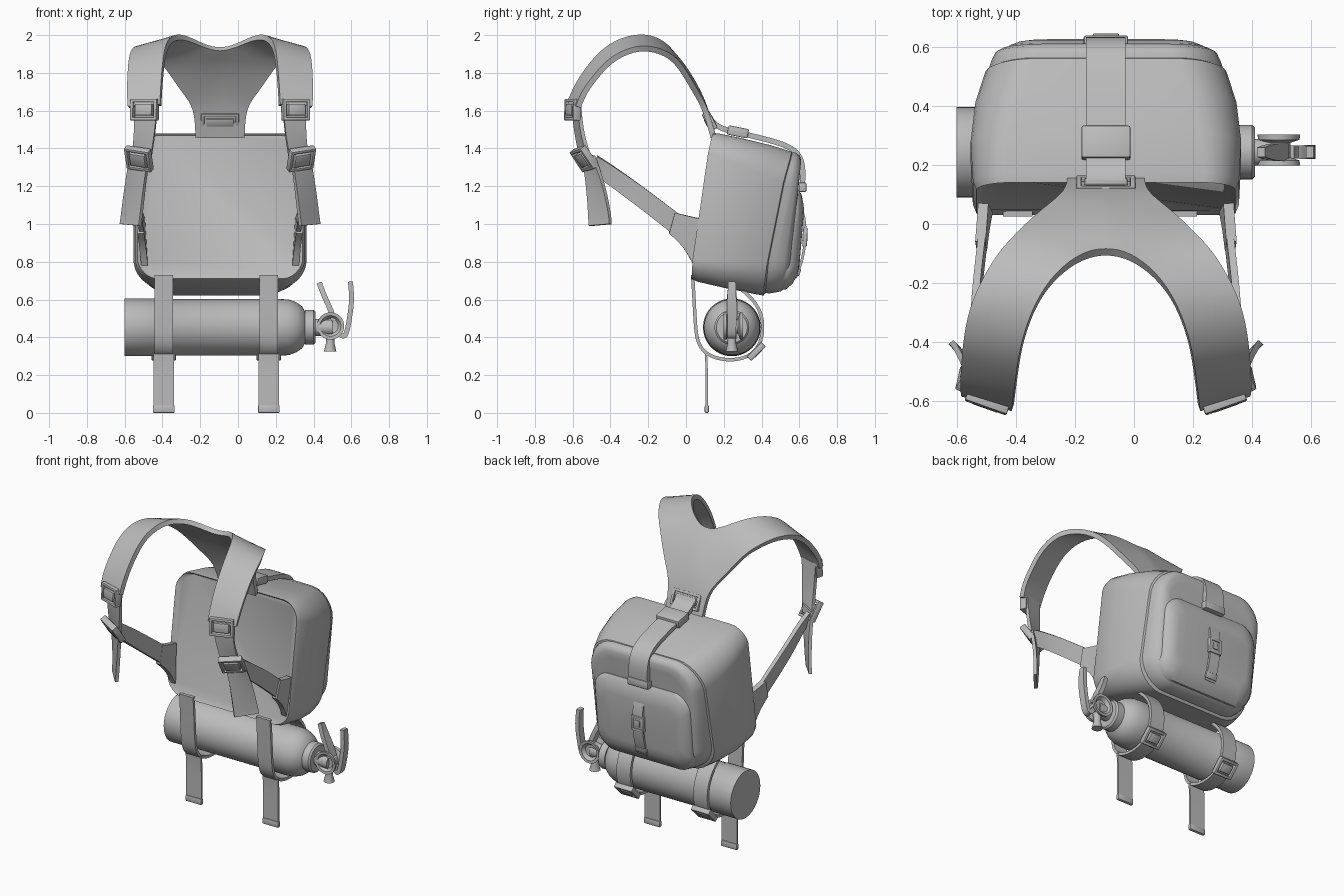
import bpy, bmesh, math
from mathutils import Vector, Matrix

if "Cube" in bpy.data.objects:
    bpy.data.objects.remove(bpy.data.objects["Cube"])

C = -0.095  # x of the pack's symmetry plane
mat = bpy.data.materials.new("plain grey")
mat.diffuse_color = (0.5, 0.5, 0.5, 1)
mat.use_nodes = True
mat.node_tree.nodes["Principled BSDF"].inputs["Base Color"].default_value = mat.diffuse_color


def finish(name, bm, mods=(), x=0.0, angle=35):
    """Turn a bmesh into a named object, bake its modifiers and shade it."""
    bmesh.ops.recalc_face_normals(bm, faces=bm.faces)
    me = bpy.data.meshes.new(name)
    bm.to_mesh(me)
    bm.free()
    me.materials.append(mat)
    ob = bpy.data.objects.new(name, me)
    bpy.context.collection.objects.link(ob)
    ob.location.x = x
    for kind, props in mods:
        m = ob.modifiers.new(kind.lower(), kind)
        for k, v in props.items():
            setattr(m, k, v)
    bpy.ops.object.select_all(action='DESELECT')
    ob.select_set(True)
    bpy.context.view_layer.objects.active = ob
    bpy.ops.object.convert(target='MESH')
    bpy.ops.object.shade_smooth_by_angle(angle=math.radians(angle))
    return ob


MIRROR = ('MIRROR', {'use_clip': True, 'merge_threshold': 0.002})


def ribbon(name, secs, thick, x=C, mirror=True, across=4, bulge=0.0):
    """Strap lofted between pairs of edge points."""
    bm = bmesh.new()
    rows = []
    for i, (a, b) in enumerate(secs):
        a, b = Vector(a), Vector(b)
        nxt, prv = secs[min(i + 1, len(secs) - 1)], secs[max(i - 1, 0)]
        along = Vector(nxt[1]) + Vector(nxt[0]) - Vector(prv[0]) - Vector(prv[1])
        n = (b - a).cross(along).normalized()
        rows.append([bm.verts.new(a.lerp(b, j / across) + n * bulge * math.sin(math.pi * j / across))
                     for j in range(across + 1)])
    for r, q in zip(rows, rows[1:]):
        for j in range(across):
            bm.faces.new((r[j], r[j + 1], q[j + 1], q[j]))
    mods = [MIRROR] if mirror else []
    mods += [('SUBSURF', {'levels': 2, 'boundary_smooth': 'PRESERVE_CORNERS'}),
             ('SOLIDIFY', {'thickness': thick, 'offset': 0.0})]
    return finish(name, bm, mods, x)


def band(name, path, half, thick, x):
    """Strap of constant width following a (y, z) path."""
    return ribbon(name, [((-half, y, z), (half, y, z)) for y, z in path], thick, x, False, 2)


def shell(name, rings, bow=0.0, n=7):
    """Loft of rounded rectangles: (y, z) bottom, (y, z) top, half width, corner radius."""
    bm = bmesh.new()
    loops = []
    for yb, zb, yt, zt, hw, r in rings:
        hh = math.hypot(yt - yb, zt - zb) / 2
        loop = []
        for k, (sx, sv) in enumerate(((1, 1), (-1, 1), (-1, -1), (1, -1))):
            for i in range(n):
                t = math.pi / 2 * (k + i / (n - 1))
                u = sx * (hw - r) + r * math.cos(t)
                v = (sv * (hh - r) + r * math.sin(t)) / hh
                f = (v + 1) / 2
                loop.append(bm.verts.new((u * (1 - 0.05 * v * v), yb + (yt - yb) * f - bow * (1 - v * v),
                                          zb + (zt - zb) * f + 0.012 * v * (1 - (u / hw) ** 2))))
        loops.append(loop)
    for p, q in zip(loops, loops[1:]):
        for i in range(len(p)):
            j = (i + 1) % len(p)
            bm.faces.new((p[i], p[j], q[j], q[i]))
    bm.faces.new(loops[0])
    bm.faces.new(loops[-1])
    return finish(name, bm, x=C, angle=40)


def lathe(name, profile, origin, axis, seg=40):
    """Revolve (distance, radius) points round an axis through origin."""
    bm = bmesh.new()
    rot = Vector((0, 0, 1)).rotation_difference(Vector(axis)).to_matrix().to_4x4()
    vs = [bm.verts.new((r, 0, a)) for a, r in profile]
    es = [bm.edges.new(p) for p in zip(vs, vs[1:])]
    bmesh.ops.spin(bm, geom=vs + es, cent=(0, 0, 0), axis=(0, 0, 1), angle=2 * math.pi, steps=seg)
    bmesh.ops.remove_doubles(bm, verts=bm.verts, dist=1e-5)
    bm.transform(Matrix.Translation(origin) @ rot)
    return finish(name, bm)


def buckle(name, center, u, v, w, h, d, x=C, mirror=False, frame=True):
    """Rounded frame with a raised middle plate, or a plain block."""
    u = Vector(u).normalized()
    n = u.cross(Vector(v)).normalized()
    v = n.cross(u)
    m = Matrix.Translation(center) @ Matrix((u, v, n)).transposed().to_4x4()
    t = 0.018
    parts = [((0, 0, 0), (w, h, d))]
    if frame:
        parts = [((0, s * (h - t) / 2, 0), (w, t, d)) for s in (1, -1)]
        parts += [((s * (w - t) / 2, 0, 0), (t, h, d)) for s in (1, -1)]
        parts.append(((0, 0, 0), (w - 3 * t, h - 3 * t, d * 1.1)))
    bm = bmesh.new()
    for loc, size in parts:
        bmesh.ops.create_cube(bm, size=1, matrix=m @ Matrix.Translation(loc) @ Matrix.Diagonal((*size, 1)))
    mods = [('BEVEL', {'width': 0.006, 'segments': 2})] + ([MIRROR] if mirror else [])
    return finish(name, bm, mods, x)


# Pack body, back compartment and lower pocket
shell("pack_body", [
    (.045, .735, .15, 1.465, .43, .09), (.03, .715, .14, 1.475, .45, .10),
    (.06, .70, .17, 1.475, .462, .11), (.20, .668, .31, 1.445, .468, .13),
    (.32, .645, .45, 1.41, .45, .15), (.41, .628, .56, 1.375, .415, .16),
    (.42, .64, .565, 1.36, .40, .16)], bow=.02)
shell("back_compartment", [
    (.40, .645, .55, 1.37, .405, .16), (.44, .64, .58, 1.37, .395, .16),
    (.50, .65, .602, 1.355, .38, .15), (.535, .675, .61, 1.33, .355, .14),
    (.55, .71, .605, 1.29, .32, .12)])
shell("lower_pocket", [
    (.48, .66, .58, 1.18, .355, .10), (.53, .66, .597, 1.175, .35, .10),
    (.565, .69, .612, 1.15, .335, .09), (.592, .74, .622, 1.10, .30, .07),
    (.60, .78, .625, 1.07, .27, .06)])

# Shoulder yoke: inner edge, outer edge
ribbon("shoulder_yoke", [
    ((0, .145, 1.46), (.13, .145, 1.46)), ((0, .10, 1.63), (.135, .10, 1.62)),
    ((0, .03, 1.77), (.20, .05, 1.70)), ((0, -.04, 1.87), (.26, .0, 1.79)),
    ((0, -.09, 1.92), (.31, -.05, 1.86)), ((.08, -.105, 1.94), (.36, -.10, 1.90)),
    ((.17, -.17, 1.985), (.41, -.18, 1.93)), ((.24, -.27, 1.995), (.46, -.28, 1.93)),
    ((.285, -.40, 1.95), (.48, -.40, 1.87)), ((.30, -.50, 1.85), (.485, -.47, 1.79)),
    ((.31, -.58, 1.73), (.49, -.54, 1.70)), ((.315, -.62, 1.63), (.485, -.57, 1.62))], .03)

# Adjusting straps, loose ends and side straps on both sides
ribbon("front_strap", [
    ((.33, -.60, 1.64), (.455, -.565, 1.64)), ((.345, -.582, 1.47), (.45, -.552, 1.47)),
    ((.37, -.55, 1.33), (.47, -.50, 1.33))], .02)
ribbon("loose_strap", [
    ((.375, -.545, 1.37), (.475, -.49, 1.36)), ((.40, -.52, 1.2), (.50, -.43, 1.2)),
    ((.42, -.51, 1.02), (.52, -.40, 1.03)), ((.425, -.51, .99), (.525, -.40, 1.0))], .02)
ribbon("side_strap", [
    ((.46, -.47, 1.36), (.43, -.50, 1.27)), ((.45, -.42, 1.33), (.43, -.45, 1.24)),
    ((.445, -.25, 1.215), (.44, -.29, 1.12)), ((.42, -.04, 1.055), (.415, -.08, .955))], .025)
ribbon("side_flap", [
    ((.425, -.06, 1.06), (.42, -.09, .95)), ((.42, 0, 1.045), (.41, -.01, .88)),
    ((.415, .07, 1.03), (.40, .04, .78))], .035)
buckle("upper_buckle", (.40, -.60, 1.605), (.17, .06, 0), (0, .04, 1), .15, .115, .045, mirror=True)
buckle("lower_buckle", (.43, -.54, 1.345), (.13, .06, .02), (0, -.6, .8), .145, .13, .04, mirror=True)

# Top strap with its keeper loop, anchor patch and end tip
band("top_strap", [(.12, 1.57), (.16, 1.51), (.27, 1.485), (.42, 1.45), (.54, 1.415),
                   (.60, 1.37), (.622, 1.30), (.615, 1.19)], .067, .028, C)
buckle("strap_keeper", (0, .275, 1.488), (1, 0, 0), (0, 1, -.2), .165, .11, .05, frame=False)
buckle("yoke_anchor", (0, .125, 1.545), (1, 0, 0), (0, -.5, 1), .20, .10, .045)
buckle("strap_tip", (0, .617, 1.195), (1, 0, 0), (0, 0, 1), .15, .05, .04, frame=False)

# Pocket strap and clasp
band("pocket_strap", [(.60, 1.11), (.628, 1.04), (.635, .92), (.615, .80), (.58, .715)], .036, .014, C)
buckle("pocket_clasp", (0, .63, .93), (1, 0, 0), (0, .05, 1), .09, .10, .025)
buckle("pocket_strap_end", (0, .592, .745), (1, 0, 0), (0, .4, 1), .085, .04, .025, frame=False)

# Extinguisher bottle with neck
lathe("bottle", [(-.60, 0), (-.60, .153), (-.43, .153), (-.425, .150), (.22, .150), (.27, .147),
                 (.31, .132), (.34, .11), (.355, .085), (.355, .092), (.40, .092), (.41, .082),
                 (.41, .045), (.50, .045), (.50, 0)], (0, .243, .453), (1, 0, 0))

# Valve, outlet and the two levers
lathe("valve", [(-.025, 0), (-.03, .04), (-.05, .055), (-.052, .072), (-.035, .07), (-.025, .04),
                (.025, .04), (.035, .07), (.052, .072), (.05, .055), (.03, .04), (.025, 0)],
      (.49, .25, .46), (0, 1, 0))
lathe("outlet", [(.03, 0), (.03, .025), (.09, .022), (.135, .033), (.135, 0)], (.488, .243, .46), (0, 0, -1), 20)


def lever(name, path, thick):
    ribbon(name, [((x, .243 - w, z), (x, .243 + w, z)) for x, z, w in path], thick, 0, False, 2)


lever("upper_lever", [(.43, .69, .016), (.455, .62, .026), (.485, .56, .03), (.51, .49, .03)], .028)
lever("lower_lever", [(.595, .695, .02), (.605, .60, .024), (.59, .50, .024), (.575, .41, .022),
                      (.55, .40, .022), (.53, .44, .022)], .026)

# Bottle straps, each with a buckle and a hanging end
for side, x in (("left", -.393), ("right", .163)):
    band(side + "_bottle_strap", [(.035, .73), (.043, .60), (.05, .45), (.062, .37), (.10, .315), (.17, .285),
                                  (.25, .278), (.33, .295), (.39, .35), (.41, .44), (.40, .53),
                                  (.35, .61), (.26, .68)], .05, .018, x)
    band(side + "_hanging_end", [(.105, .32), (.11, .25), (.11, .10), (.11, .005)], .055, .012, x)
    buckle(side + "_hanging_tip", (0, .11, .02), (1, 0, 0), (0, 0, 1), .115, .04, .022, x, frame=False)
    buckle(side + "_bottle_buckle", (0, .372, .325), (1, 0, 0), (0, .7, .7), .13, .11, .035, x)
